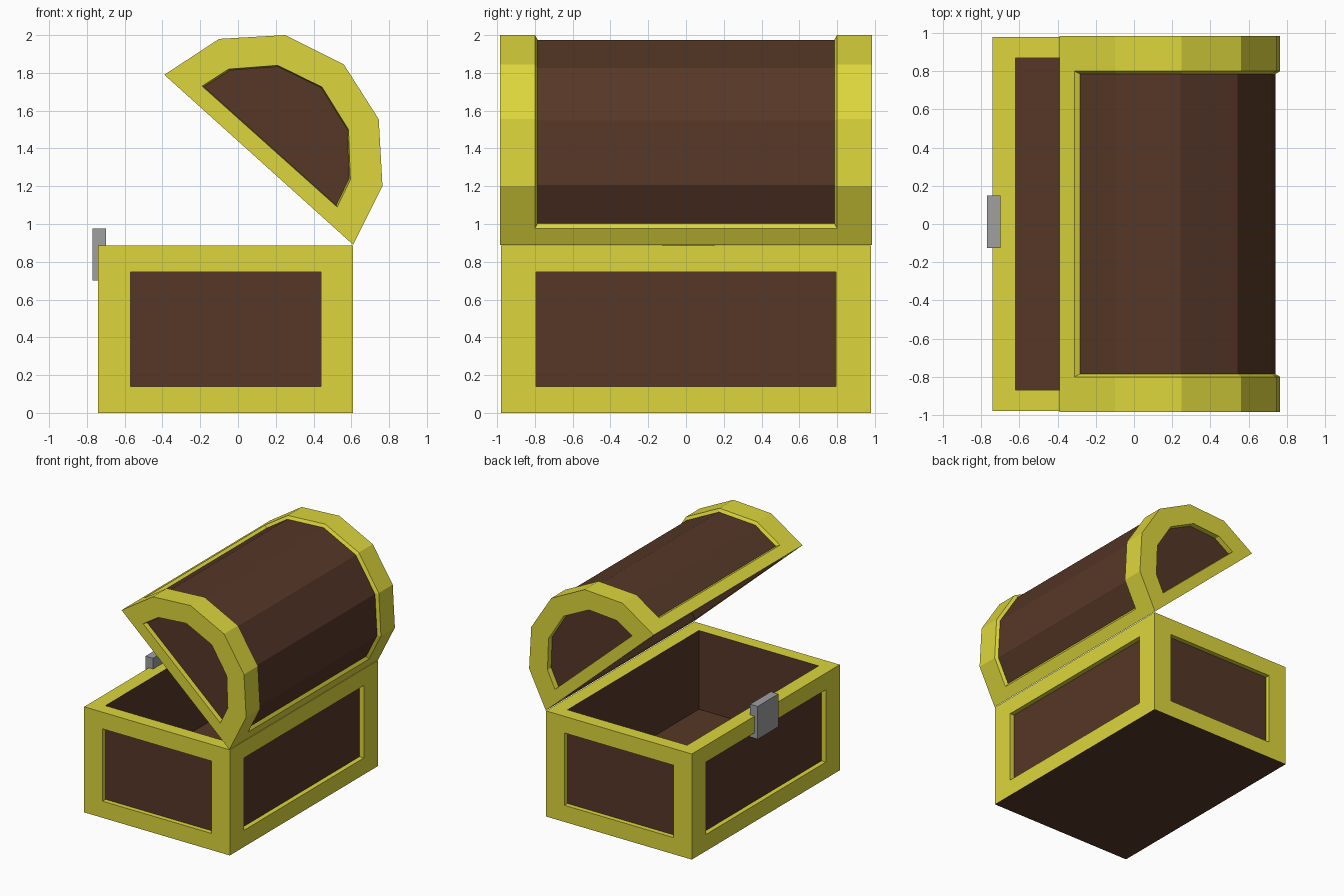
import bpy, bmesh
from mathutils import Vector

old = bpy.data.objects.get("Cube")
if old:
    bpy.data.objects.remove(old, do_unlink=True)


def material(name, color):
    m = bpy.data.materials.new(name)
    m.use_nodes = True
    m.diffuse_color = (*color, 1)
    m.node_tree.nodes["Principled BSDF"].inputs["Base Color"].default_value = (*color, 1)
    return m


GOLD, WOOD = 0, 1
gold = material("gold_yellow", (0.72, 0.67, 0.045))
wood = material("dark_wood", (0.093, 0.038, 0.020))
steel = material("grey_metal", (0.35, 0.35, 0.35))


def finish(bm, name, mats):
    bmesh.ops.remove_doubles(bm, verts=bm.verts, dist=0.0005)
    bmesh.ops.recalc_face_normals(bm, faces=bm.faces)
    mesh = bpy.data.meshes.new(name)
    bm.to_mesh(mesh)
    bm.free()
    for m in mats:
        mesh.materials.append(m)
    obj = bpy.data.objects.new(name, mesh)
    bpy.context.scene.collection.objects.link(obj)
    return obj


def poly(bm, mat, pts):
    f = bm.faces.new([bm.verts.new(p) for p in pts])
    f.material_index = mat
    return f


def strip(bm, mat, a, b, closed=False):
    """Join two equal rows of points with quads."""
    n = len(a)
    for i in range(n if closed else n - 1):
        k = (i + 1) % n
        poly(bm, mat, (a[i], a[k], b[k], b[i]))


def block(bm, lo, hi):
    size = Vector(hi) - Vector(lo)
    verts = bmesh.ops.create_cube(bm, size=1)["verts"]
    for v in verts:
        v.co = Vector(lo) + Vector(((v.co[i] + 0.5) * size[i] for i in range(3)))


# Chest base: each face becomes a border ring around a sunken panel
bm = bmesh.new()
block(bm, (-0.74, -0.98, 0), (0.61, 0.98, 0.885))
bm.normal_update()
for f in list(bm.faces):
    n = f.normal.copy()
    if n.z < -0.5:
        f.material_index = WOOD
        continue
    top = n.z > 0.5
    scale = Vector((0.822, 0.888, 1)) if top else Vector((0.748, 0.811, 0.685))
    depth = 0.66 if top else 0.04
    mid = f.calc_center_median()
    outer = [v.co.copy() for v in f.verts]
    rim = [mid + (p - mid) * scale for p in outer]
    # keep the panel border in the plane of the face
    rim = [p - n * (p - mid).dot(n) for p in rim]
    floor = [p - n * depth for p in rim]
    bm.faces.remove(f)
    strip(bm, GOLD, outer, rim, True)
    strip(bm, WOOD if top else GOLD, rim, floor, True)
    poly(bm, WOOD, floor)
finish(bm, "chest_base", (gold, wood))

# Open lid: faceted arch profile in x and z
ARCH = [(-0.39, 1.79), (-0.10, 1.98), (0.25, 2.0), (0.56, 1.845),
        (0.745, 1.555), (0.765, 1.20), (0.61, 0.89)]
END_PANEL = [(-0.19, 1.73), (-0.05, 1.82), (0.21, 1.84), (0.445, 1.725),
             (0.585, 1.50), (0.595, 1.235), (0.525, 1.09)]


def with_breaks(profile):
    """Add the points where the long panel starts and stops."""
    p = [Vector(q) for q in profile]
    return [p[0], p[0].lerp(p[1], 0.27)] + p[1:-1] + [p[-2].lerp(p[-1], 0.72), p[-1]]


arch = with_breaks(ARCH)
center = (arch[0] + arch[-1]) / 2


def shrink(points, s):
    return [center + (p - center) * s for p in points]


def at(points, y):
    return [(p.x, y, p.y) for p in points]


bm = bmesh.new()
HALF, PANEL, INSIDE = 0.985, 0.80, 0.87

# Middle edge strips and end bands
for part in (arch[:2], arch[-2:]):
    strip(bm, GOLD, at(part, -PANEL), at(part, PANEL))

# Sunken long panel with its sloped border
sunk = shrink(arch[1:-1], 0.962)
sunk[0] = sunk[0].lerp(sunk[1], 0.06)
sunk[-1] = sunk[-1].lerp(sunk[-2], 0.06)
strip(bm, WOOD, at(sunk, -PANEL + 0.015), at(sunk, PANEL - 0.015))
for i, j in ((1, 0), (-2, -1)):
    strip(bm, GOLD, at([arch[i]], -PANEL) + at([arch[i]], PANEL),
          at([sunk[j]], -PANEL + 0.015) + at([sunk[j]], PANEL - 0.015))

# Lid hollow
hollow = shrink(arch, 0.83)
strip(bm, WOOD, at(hollow, -INSIDE), at(hollow, INSIDE))

end_rim = with_breaks(END_PANEL)
end_mid = sum(end_rim, Vector((0, 0))) / len(end_rim)
end_floor = [end_mid + (p - end_mid) * 0.98 for p in end_rim]
for s in (-1, 1):
    strip(bm, GOLD, at(arch, s * PANEL), at(arch, s * HALF))
    strip(bm, GOLD, at(arch[1:-1], s * PANEL), at(sunk, s * (PANEL - 0.015)))
    # Framed end panel
    strip(bm, GOLD, at(arch, s * HALF), at(end_rim, s * HALF), True)
    strip(bm, GOLD, at(end_rim, s * HALF), at(end_floor, s * (HALF - 0.04)), True)
    poly(bm, WOOD, at(end_floor, s * (HALF - 0.04)))
    poly(bm, WOOD, at(hollow, s * INSIDE))

# Flat rim under the lid
corners = [(0, -1), (-1, -1), (-1, 1), (0, 1)]
strip(bm, GOLD, [at([arch[i]], s * HALF)[0] for i, s in corners],
      [at([hollow[i]], s * INSIDE)[0] for i, s in corners], True)
finish(bm, "chest_lid", (gold, wood))

# Clasp
bm = bmesh.new()
block(bm, (-0.77, -0.125, 0.70), (-0.70, 0.15, 0.975))
finish(bm, "clasp", (steel,))
